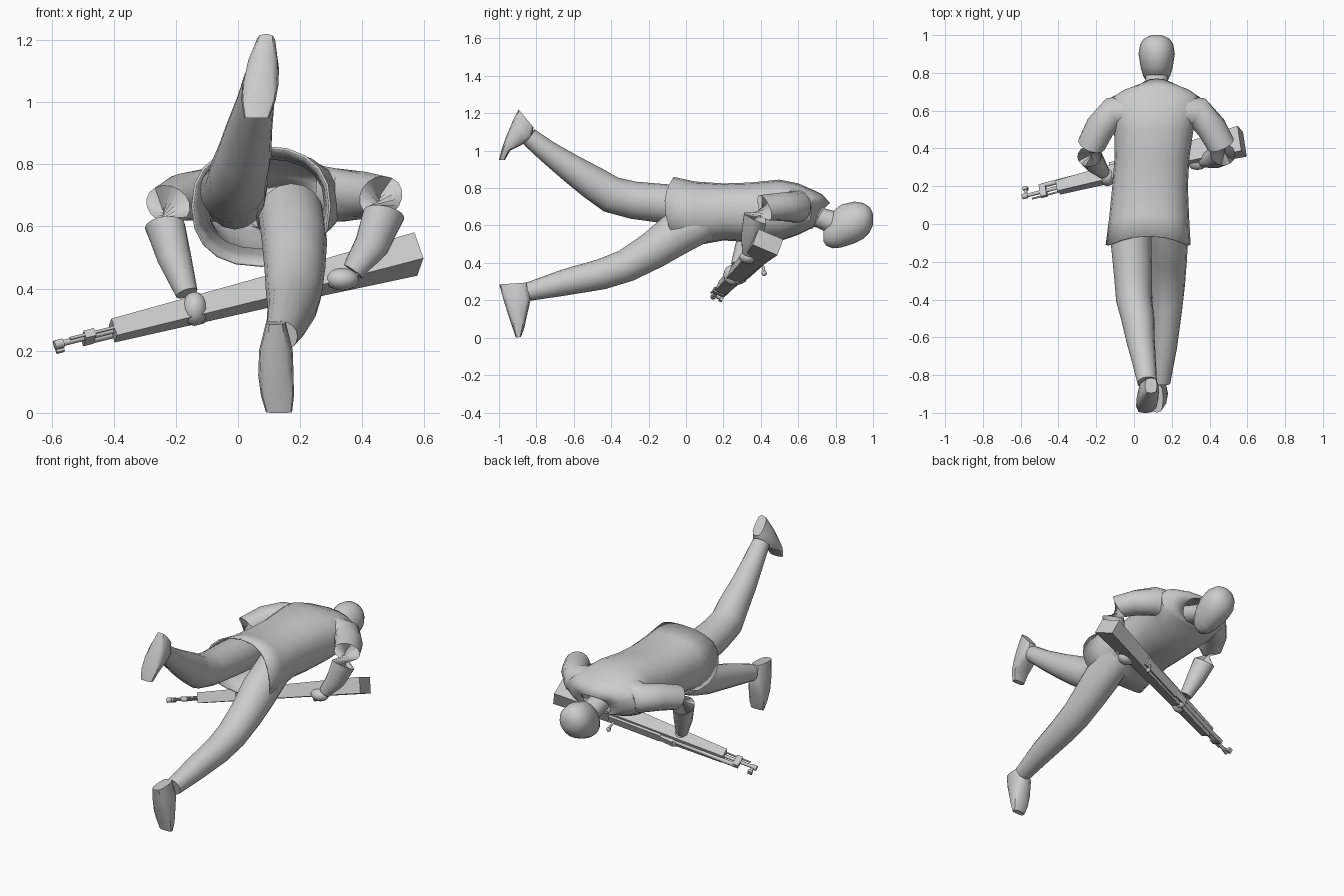
import bpy, bmesh, math
from mathutils import Vector, Matrix

grey = bpy.data.materials.new("plain grey")
grey.diffuse_color = (0.6, 0.6, 0.6, 1)
X = Vector((1, 0, 0))


def finish(name, bm, angle=40):
    bmesh.ops.recalc_face_normals(bm, faces=bm.faces[:])
    me = bpy.data.meshes.new(name)
    bm.to_mesh(me)
    bm.free()
    me.materials.append(grey)
    ob = bpy.data.objects.new(name, me)
    bpy.context.collection.objects.link(ob)
    bpy.ops.object.select_all(action='DESELECT')
    ob.select_set(True)
    bpy.context.view_layer.objects.active = ob
    bpy.ops.object.shade_smooth_by_angle(angle=math.radians(angle))
    return ob


def loft(name, rings, caps=(True, True), angle=40):
    """Skin a list of closed point rings."""
    bm = bmesh.new()
    vs = [[bm.verts.new(p) for p in r] for r in rings]
    n = len(vs[0])
    for a, b in zip(vs, vs[1:]):
        for i in range(n):
            j = (i + 1) % n
            bm.faces.new((a[i], a[j], b[j], b[i]))
    if caps[0]:
        bm.faces.new(vs[0])
    if caps[1]:
        bm.faces.new(vs[-1])
    return finish(name, bm, angle)


def ring(c, a, b, n=16, power=1.0):
    """Rounded ring around c with half axes a and b."""
    out = []
    for i in range(n):
        t = math.tau * i / n
        ct, st = math.cos(t), math.sin(t)
        k = lambda w: math.copysign(abs(w) ** power, w)
        out.append(Vector(c) + a * k(ct) + b * k(st))
    return out


def tube(name, path, ref=X):
    """Limb through (x, y, z, side radius, depth radius) stations."""
    pts = [Vector(p[:3]) for p in path]
    rings = []
    for i, p in enumerate(path):
        t = (pts[min(i + 1, len(pts) - 1)] - pts[max(i - 1, 0)]).normalized()
        side = (ref - t * ref.dot(t)).normalized()
        rings.append(ring(pts[i], side * p[3], t.cross(side) * p[-1]))
    return loft(name, rings)


def slices(name, rows, power=1.0, caps=(True, True)):
    """Sections along y: (y, centre x, half width, z low, z high, top shift, side shift)."""
    rings = []
    for y, cx, hw, z0, z1, top, side in rows:
        r = ring((cx, y, (z0 + z1) / 2), X * hw, Vector((0, 0, (z1 - z0) / 2)), 20, power)
        for i, p in enumerate(r):
            t = math.tau * i / 20
            p.y += top * math.sin(t) + side * math.cos(t) ** 2
        rings.append(r)
    return loft(name, rings, caps)


# jacket, open at the hem and at the collar
jacket = slices("jacket", [
    (-0.03, 0.075, 0.225, 0.47, 0.86, -0.035, -0.08),
    (0.07, 0.08, 0.212, 0.50, 0.835, -0.02, -0.04),
    (0.20, 0.085, 0.200, 0.52, 0.825, 0, 0),
    (0.35, 0.095, 0.198, 0.51, 0.83, 0, 0),
    (0.50, 0.105, 0.210, 0.515, 0.845, 0, 0),
    (0.60, 0.11, 0.235, 0.55, 0.825, 0, 0),
    (0.67, 0.115, 0.235, 0.58, 0.79, 0.01, 0),
    (0.705, 0.12, 0.175, 0.585, 0.765, 0.025, 0),
    (0.725, 0.12, 0.095, 0.585, 0.72, 0.045, -0.01)], 0.85, (False, False))
thick = jacket.modifiers.new("cloth", 'SOLIDIFY')
thick.thickness = 0.008

# neck and head, face turned down
tube("neck", [(0.12, 0.62, 0.67, 0.07, 0.06), (0.12, 0.72, 0.64, 0.06, 0.055),
              (0.12, 0.83, 0.60, 0.06, 0.065)])
slices("head", [(y, 0.12, hw, a, b, 0, 0) for y, a, b, hw in (
    (0.735, 0.515, 0.57, 0.03), (0.75, 0.492, 0.61, 0.052), (0.785, 0.478, 0.675, 0.072),
    (0.83, 0.482, 0.712, 0.085), (0.90, 0.505, 0.728, 0.096), (0.95, 0.53, 0.72, 0.088),
    (0.98, 0.56, 0.70, 0.068), (0.995, 0.59, 0.675, 0.04), (1.0, 0.61, 0.655, 0.02))])

# trousers
tube("raised_leg", [
    (-0.01, 0.12, 0.70, 0.10, 0.11), (-0.015, -0.10, 0.715, 0.108, 0.105),
    (-0.005, -0.28, 0.735, 0.10, 0.10), (0.0, -0.40, 0.765, 0.095, 0.098),
    (0.02, -0.50, 0.83, 0.088, 0.09), (0.035, -0.62, 0.91, 0.075, 0.075),
    (0.055, -0.74, 0.995, 0.062, 0.060), (0.07, -0.84, 1.075, 0.052, 0.05)])
tube("lowered_leg", [
    (0.17, 0.12, 0.64, 0.105, 0.11), (0.182, -0.06, 0.55, 0.105, 0.115),
    (0.183, -0.18, 0.465, 0.098, 0.10), (0.18, -0.32, 0.385, 0.09, 0.088),
    (0.175, -0.45, 0.34, 0.08, 0.082), (0.16, -0.65, 0.295, 0.068, 0.070),
    (0.14, -0.84, 0.247, 0.052, 0.05)])


def foot(name, rows):
    """Stations from heel to toe: sole (y, z), upper (y, z), centre x, half width."""
    rings = []
    for ys, zs, yt, zt, cx, hw in rows:
        c = Vector((cx, (ys + yt) / 2, (zs + zt) / 2))
        rings.append(ring(c, X * hw, Vector((0, (yt - ys) / 2, (zt - zs) / 2)), 12, 0.65))
    return loft(name, rings)


foot("raised_foot", [
    (-0.895, 1.22, -0.815, 1.125, 0.09, 0.032), (-0.93, 1.15, -0.825, 1.065, 0.08, 0.052),
    (-0.96, 1.08, -0.88, 1.03, 0.072, 0.058), (-0.985, 1.01, -0.94, 1.00, 0.066, 0.055),
    (-1.0, 0.95, -0.968, 0.95, 0.06, 0.04)])
foot("lowered_foot", [
    (-0.998, 0.285, -0.85, 0.295, 0.122, 0.032), (-0.975, 0.20, -0.83, 0.205, 0.122, 0.054),
    (-0.95, 0.12, -0.85, 0.12, 0.122, 0.057), (-0.93, 0.06, -0.865, 0.05, 0.127, 0.053),
    (-0.91, 0.0, -0.882, 0.005, 0.132, 0.042)])

# sleeves and hands
Y = Vector((0, 1, 0))
tube("left_sleeve", [
    (-0.02, 0.59, 0.705, 0.09, 0.10), (-0.11, 0.59, 0.70, 0.085, 0.085),
    (-0.18, 0.51, 0.695, 0.075, 0.08), (-0.225, 0.42, 0.67, 0.072, 0.075),
    (-0.235, 0.36, 0.60, 0.065, 0.065), (-0.205, 0.32, 0.50, 0.055, 0.055),
    (-0.165, 0.275, 0.385, 0.036, 0.036)], Vector((0, 0.6, 0.8)))
tube("right_sleeve", [
    (0.25, 0.59, 0.705, 0.09, 0.10), (0.34, 0.59, 0.70, 0.085, 0.085),
    (0.41, 0.51, 0.70, 0.075, 0.08), (0.46, 0.42, 0.695, 0.072, 0.075),
    (0.47, 0.37, 0.64, 0.065, 0.068), (0.43, 0.35, 0.54, 0.056, 0.056),
    (0.37, 0.335, 0.455, 0.036, 0.036)], Vector((0, 0.6, 0.8)))


def hand(name, parts):
    bm = bmesh.new()
    for c, size in parts:
        m = Matrix.Translation(c) @ Matrix.Diagonal((*size, 1))
        bmesh.ops.create_uvsphere(bm, u_segments=12, v_segments=8, radius=1, matrix=m)
    finish(name, bm)


hand("left_hand", [((-0.14, 0.25, 0.335), (0.042, 0.05, 0.055)),
                   ((-0.12, 0.285, 0.315), (0.025, 0.035, 0.03))])
hand("right_hand", [((0.335, 0.33, 0.43), (0.055, 0.045, 0.036)),
                    ((0.30, 0.385, 0.415), (0.035, 0.03, 0.022))])

# rifle frame: d along the barrel towards the butt, u across, v upwards
d = Vector((1.16, 0.30, 0.29)).normalized()
u = Vector((-0.14, 0.91, -0.39))
u = (u - d * u.dot(d)).normalized()
v = d.cross(u)
muzzle = Vector((-0.59, 0.14, 0.22))


def at(s, a, b):
    return muzzle + d * s + u * a + v * b


def block(name, stations):
    """Box through stations (s, u low, u high, v low, v high)."""
    loft(name, [[at(s, a, e), at(s, c, e), at(s, c, f), at(s, a, f)]
                for s, a, c, e, f in stations], angle=20)


def rod(name, s0, s1, a, b, r):
    loft(name, [ring(at(s, a, b), u * r, v * r, 10) for s in (s0, s1)])


block("rifle_stock", [(0.20, -0.025, 0.035, -0.03, 0.03), (0.85, -0.045, 0.05, -0.04, 0.04),
                      (1.235, -0.075, 0.07, -0.047, 0.047)])
rod("barrel", 0.0, 0.30, 0.005, 0.0, 0.010)
rod("cleaning_rod", 0.05, 0.25, -0.02, 0.0, 0.005)
rod("gas_tube", 0.12, 0.55, 0.038, 0.0, 0.013)
rod("muzzle_ring", 0.0, 0.03, 0.005, 0.0, 0.015)
block("front_sight", [(0.015, 0.005, 0.048, -0.005, 0.005), (0.03, 0.005, 0.048, -0.005, 0.005)])
block("sight_hood", [(0.01, 0.038, 0.054, -0.013, 0.013), (0.036, 0.038, 0.054, -0.013, 0.013)])
block("gas_block", [(0.10, -0.025, 0.045, -0.013, 0.013), (0.135, -0.025, 0.045, -0.013, 0.013)])
block("rear_sight", [(0.50, 0.03, 0.065, -0.018, 0.018), (0.58, 0.03, 0.06, -0.018, 0.018)])
block("receiver", [(0.58, 0.02, 0.06, -0.025, 0.025), (0.90, 0.03, 0.065, -0.025, 0.025)])

# bolt handle with knob
tube("bolt_handle", [(*at(0.86, 0.05, 0.0), 0.007, 0.007), (*at(0.87, 0.075, -0.02), 0.007, 0.007),
                     (*at(0.88, 0.09, -0.05), 0.007, 0.007)], d)
hand("bolt_knob", [(at(0.88, 0.09, -0.053), (0.014, 0.014, 0.014))])
